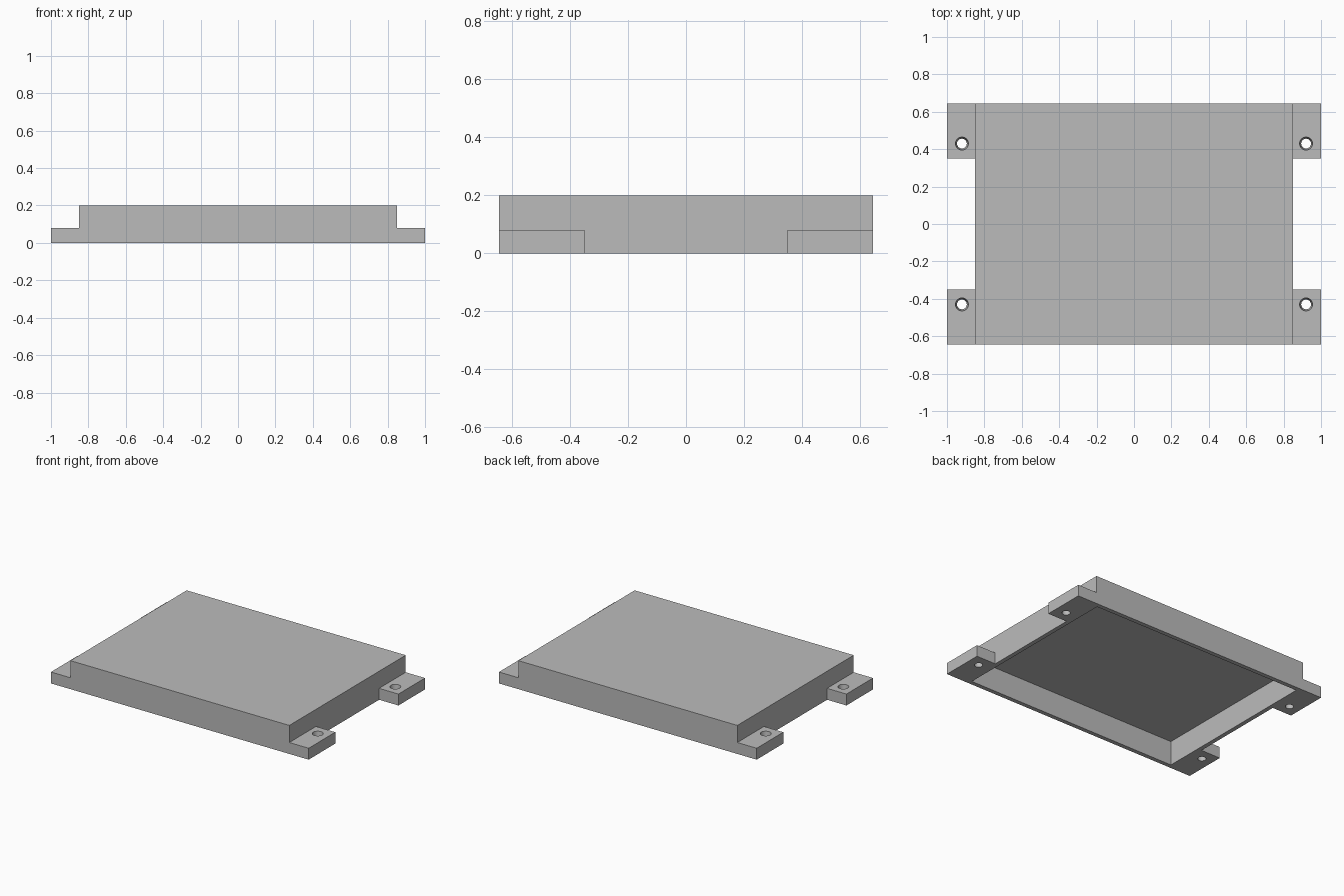
import bpy
import bmesh

cube = bpy.data.objects.get("Cube")
if cube:
    bpy.data.objects.remove(cube, do_unlink=True)

HALF_X, HALF_Y, HEIGHT, WALL = 0.85, 0.645, 0.2, 0.03
TAB_END, TAB_INNER, TAB_HEIGHT = 1.0, 0.35, 0.08
HOLE_X, HOLE_Y, HOLE_TOP, HOLE_BOTTOM = 0.92, 0.43, 0.035, 0.026

grey = bpy.data.materials.new("plain grey")
grey.use_nodes = True
colour = (0.5, 0.5, 0.5, 1)
grey.diffuse_color = colour
grey.node_tree.nodes["Principled BSDF"].inputs["Base Color"].default_value = colour


def finish(name, bm):
    mesh = bpy.data.meshes.new(name)
    bmesh.ops.recalc_face_normals(bm, faces=bm.faces)
    bm.to_mesh(mesh)
    bm.free()
    mesh.materials.append(grey)
    obj = bpy.data.objects.new(name, mesh)
    bpy.context.collection.objects.link(obj)
    return obj


def box(name, low, high):
    bm = bmesh.new()
    bmesh.ops.create_cube(bm, size=1)
    for v in bm.verts:
        v.co = [high[i] if v.co[i] > 0 else low[i] for i in range(3)]
    return finish(name, bm)


def boolean(obj, other, operation):
    other.hide_render = True
    mod = obj.modifiers.new(operation.lower(), "BOOLEAN")
    mod.operation, mod.object, mod.solver = operation, other, "EXACT"
    bpy.context.view_layer.objects.active = obj
    bpy.ops.object.modifier_apply(modifier=mod.name)
    bpy.data.objects.remove(other, do_unlink=True)


# Cover block with four mounting tabs flush with its ends
cover = box("cover", (-HALF_X, -HALF_Y, 0), (HALF_X, HALF_Y, HEIGHT))
corners = [(sx, sy) for sx in (-1, 1) for sy in (-1, 1)]
for sx, sy in corners:
    xs = sorted((sx * (HALF_X - WALL / 2), sx * TAB_END))
    ys = sorted((sy * TAB_INNER, sy * HALF_Y))
    tab = box("tab", (xs[0], ys[0], 0), (xs[1], ys[1], TAB_HEIGHT))
    boolean(cover, tab, "UNION")

# Hollow underside
cavity = box("cavity", (WALL - HALF_X, WALL - HALF_Y, -WALL),
             (HALF_X - WALL, HALF_Y - WALL, HEIGHT - WALL))
boolean(cover, cavity, "DIFFERENCE")

# Tapered screw holes through the tabs
for sx, sy in corners:
    bm = bmesh.new()
    bmesh.ops.create_cone(bm, cap_ends=True, segments=32, radius1=HOLE_BOTTOM,
                          radius2=HOLE_TOP, depth=TAB_HEIGHT + 0.002)
    bmesh.ops.translate(bm, verts=bm.verts,
                        vec=(sx * HOLE_X, sy * HOLE_Y, TAB_HEIGHT / 2))
    boolean(cover, finish("screw_hole", bm), "DIFFERENCE")

# Smooth hole walls, crisp edges elsewhere
bpy.ops.object.select_all(action="DESELECT")
cover.select_set(True)
bpy.context.view_layer.objects.active = cover
bpy.ops.object.shade_smooth_by_angle()
